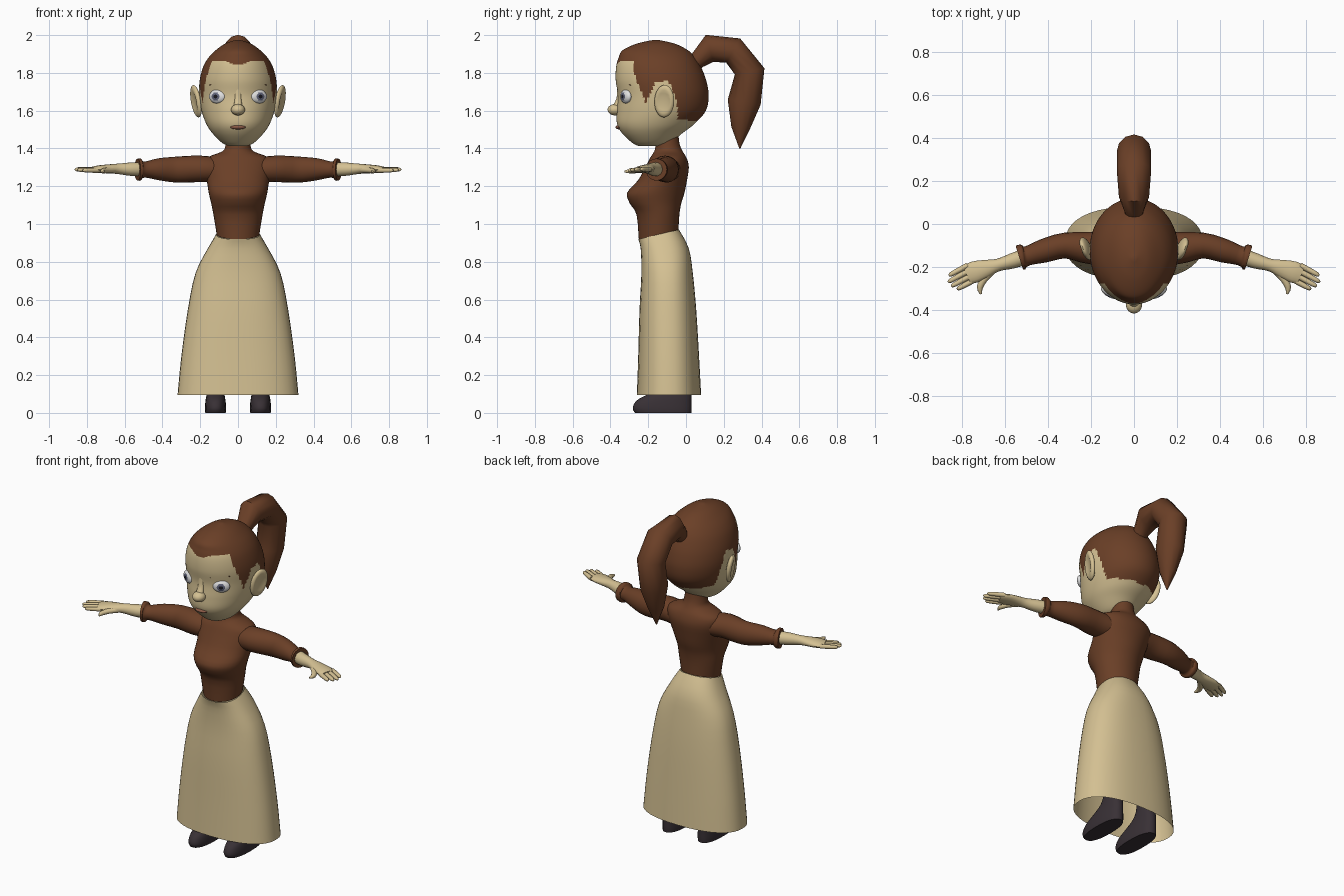
import bpy, bmesh, math
from mathutils import Vector, Euler, Matrix

if "Cube" in bpy.data.objects:
    bpy.data.objects.remove(bpy.data.objects["Cube"])


def material(name, rgb):
    m = bpy.data.materials.new(name)
    m.diffuse_color = (*rgb, 1)
    m.use_nodes = True
    m.node_tree.nodes["Principled BSDF"].inputs["Base Color"].default_value = m.diffuse_color
    return m


BEIGE = material("beige", (0.66, 0.53, 0.29))
BROWN = material("brown", (0.145, 0.05, 0.02))
BOOT = material("dark_boot", (0.04, 0.03, 0.036))
WHITE = material("eye_white", (0.75, 0.75, 0.75))
IRIS = material("iris_grey", (0.12, 0.13, 0.2))
PUPIL = material("pupil_black", (0.01, 0.01, 0.015))
LIPS = material("lips", (0.25, 0.1, 0.06))


def finish(bm, name, mats, rule=None):
    bmesh.ops.recalc_face_normals(bm, faces=bm.faces)
    for f in bm.faces:
        f.smooth = True
        if rule:
            f.material_index = rule(f.calc_center_median())
    mesh = bpy.data.meshes.new(name)
    bm.to_mesh(mesh)
    bm.free()
    for m in mats:
        mesh.materials.append(m)
    ob = bpy.data.objects.new(name, mesh)
    bpy.context.collection.objects.link(ob)
    return ob


def resample(rows, sub):
    """Catmull-Rom interpolation of rows of numbers."""
    out = []
    for i in range(len(rows) - 1):
        p0, p1, p2, p3 = (rows[max(0, min(len(rows) - 1, i + k))] for k in (-1, 0, 1, 2))
        for s in range(sub):
            t = s / sub
            out.append([0.5 * (2 * b + (c - a) * t + (2 * a - 5 * b + 4 * c - d) * t * t
                               + (3 * b - a - 3 * c + d) * t ** 3)
                        for a, b, c, d in zip(p0, p1, p2, p3)])
    return out + [list(rows[-1])]


def skin(name, rings, mats, rule=None, caps=(True, True)):
    bm = bmesh.new()
    vs = [[bm.verts.new(p) for p in r] for r in rings]
    n = len(vs[0])
    for a, b in zip(vs, vs[1:]):
        for i in range(n):
            bm.faces.new((a[i], a[(i + 1) % n], b[(i + 1) % n], b[i]))
    for ring, cap in ((vs[0], caps[0]), (vs[-1], caps[1])):
        if cap:
            bm.faces.new(ring)
    return finish(bm, name, mats, rule)


def sq(v, n):
    return math.copysign(abs(v) ** (2 / n), v)


def loft(name, rows, mats, segs=32, sub=3, power=2.0, cx=0, rule=None, caps=(True, True)):
    """Stack of level rings: rows of (z, half width, y front, y back, tilt)."""
    rings = []
    for z, a, yf, yb, tilt in resample([r if len(r) == 5 else (*r, 0) for r in rows], sub):
        ring = []
        for i in range(segs):
            t = math.tau * i / segs
            dy = (yb - yf) / 2 * sq(math.sin(t), power)
            ring.append((cx + a * sq(math.cos(t), power), (yf + yb) / 2 + dy, z + dy * tilt))
        rings.append(ring)
    return skin(name, rings, mats, rule, caps)


def tube(name, rows, mats, segs=16, sub=3, ref=(0, 0, 1)):
    """Sweep along a path: rows of (x, y, z, radius sideways, radius along ref)."""
    pts = resample(rows, sub)
    rings = []
    for i, p in enumerate(pts):
        d = Vector(pts[min(i + 1, len(pts) - 1)][:3]) - Vector(pts[max(i - 1, 0)][:3])
        side = d.cross(Vector(ref)).normalized()
        up = side.cross(d).normalized()
        rings.append([Vector(p[:3]) + side * p[3] * math.cos(math.tau * k / segs)
                      + up * p[4] * math.sin(math.tau * k / segs) for k in range(segs)])
    return skin(name, rings, mats)


def ball(name, loc, size, mats, rot=(0, 0, 0), rule=None, dent=0):
    """Ellipsoid with its pole facing the front; dent hollows the +-x side."""
    bm = bmesh.new()
    bmesh.ops.create_uvsphere(bm, u_segments=24, v_segments=24, radius=1,
                              matrix=Matrix.Rotation(math.pi / 2, 4, 'X'))
    for v in bm.verts:
        if dent and v.co.x * dent > 0.65:
            v.co.x = dent * (1.3 - abs(v.co.x))
        v.co = Vector(a * b for a, b in zip(v.co, size))
    ob = finish(bm, name, mats, rule)
    ob.location, ob.rotation_euler = loc, Euler(rot)
    return ob


# Head, with the hair cap coloured above a hairline that varies round the skull
HAIRLINE = [(0, 1.84), (20, 1.865), (42, 1.86), (50, 1.78), (66, 1.64), (80, 1.745),
            (100, 1.76), (112, 1.66), (119, 1.555), (180, 1.54)]


def is_hair(c):
    ang = math.degrees(math.atan2(abs(c.x), -(c.y + 0.13)))
    for (a, za), (b, zb) in zip(HAIRLINE, HAIRLINE[1:]):
        if ang <= b:
            return int(c.z > za + (zb - za) * (ang - a) / (b - a))
    return 1


loft("head", [(1.412, .045, -.25, -.13), (1.43, .085, -.285, -.08), (1.48, .135, -.338, -.02),
              (1.53, .168, -.365, .045), (1.6, .193, -.366, .105), (1.68, .205, -.36, .12),
              (1.76, .203, -.372, .107), (1.83, .185, -.37, .08), (1.88, .157, -.357, .05),
              (1.92, .118, -.335, .01), (1.955, .068, -.26, -.06), (1.975, .01, -.17, -.15)],
     [BEIGE, BROWN], segs=120, sub=8, rule=is_hair)

# Face
ball("nose", (0, -.375, 1.605), (.037, .04, .03), [BEIGE])
tube("nose_bridge", [(0, -.352, 1.72, .012, .018), (0, -.357, 1.66, .012, .018),
                     (0, -.375, 1.61, .02, .025)], [BEIGE], ref=(1, 0, 0))
ball("mouth", (0, -.355, 1.512), (.04, .018, .011), [LIPS])


def eye_colour(c):
    r = math.hypot(c.x, c.z)
    return 0 if c.y > 0 or r > .022 else 1 if r > .010 else 2


# Ponytail
tube("ponytail", [(0, .02, 1.83, .04, .04), (0, .06, 1.865, .045, .045), (0, .125, 1.93, .074, .07),
                  (0, .25, 1.918, .074, .08), (0, .337, 1.808, .08, .08), (0, .308, 1.645, .088, .075),
                  (0, .29, 1.51, .05, .045), (0, .285, 1.4, .003, .003)],
     [BROWN], segs=12, sub=1, ref=(1, 0, 0))

# Bodice with high collar
loft("bodice", [(.945, .113, -.25, -.04, .24), (1.05, .13, -.262, -.035), (1.11, .142, -.298, -.025),
                (1.165, .155, -.312, -.008), (1.23, .165, -.255, .005), (1.3, .178, -.215, .015),
                (1.35, .165, -.19, .003), (1.385, .082, -.168, -.018), (1.42, .066, -.16, -.033),
                (1.47, .06, -.15, -.04)], [BROWN], segs=40)

# Skirt, open at the hem
loft("skirt", [(.095, .32, -.26, .08), (.3, .3, -.253, .069), (.55, .265, -.246, .054),
               (.74, .225, -.236, .036), (.87, .16, -.24, .015), (.945, .115, -.252, -.038, .24)],
     [BEIGE], segs=40, power=2.35, caps=(False, False))

for side, s in (("right", 1), ("left", -1)):
    def flip(rows):
        return [(s * r[0], *r[1:]) for r in rows]

    # Eye, brow and ear
    ball(side + "_eye", (s * .11, -.318, 1.675), (.048, .022, .037), [WHITE, IRIS, PUPIL],
         rot=(0, 0, s * .5), rule=eye_colour)
    tube(side + "_brow", flip([(.06, -.353, 1.728, .004, .003), (.1, -.334, 1.745, .004, .004),
                               (.15, -.291, 1.735, .003, .002)]), [BROWN], segs=6)
    ball(side + "_ear", (s * .222, -.115, 1.65), (.022, .055, .087), [BEIGE],
         rot=(-.12, s * .15, -s * .35), dent=s)

    # Sleeve with flared cuff
    tube(side + "_sleeve", flip([(.1, -.1, 1.285, .075, .065), (.2, -.112, 1.292, .075, .07),
                                 (.32, -.1, 1.288, .06, .069), (.42, -.125, 1.29, .055, .058),
                                 (.495, -.148, 1.288, .045, .042), (.515, -.152, 1.288, .058, .058),
                                 (.532, -.157, 1.288, .058, .058)]), [BROWN], segs=20)

    # Forearm and palm
    tube(side + "_forearm_and_palm",
         flip([(.47, -.138, 1.29, .038, .038), (.56, -.17, 1.29, .036, .036),
               (.63, -.19, 1.292, .029, .028), (.68, -.205, 1.292, .04, .024),
               (.74, -.223, 1.29, .05, .02), (.775, -.238, 1.288, .042, .014)]), [BEIGE])

    # Fingers and thumb
    for k, length in enumerate((.1, .117, .113, .095)):
        off = .037 - .0247 * k
        x, y = .755 + .46 * off, -.225 + .89 * off
        row = [(x + .88 * length * t, y - .475 * length * t, 1.29 - .002 * k, r, r)
               for t, r in ((0, .013), (.5, .0125), (.9, .01), (1, .003))]
        tube(f"{side}_finger_{k + 1}", flip(row), [BEIGE], segs=8, sub=2)
    tube(side + "_thumb", flip([(.65, -.205, 1.288, .02, .018), (.695, -.255, 1.284, .017, .015),
                                (.715, -.295, 1.28, .014, .013), (.71, -.325, 1.278, .005, .005)]),
         [BEIGE], segs=10)

    # Boot and its shaft
    loft(side + "_boot", [(0, .054, -.27, .028), (.025, .056, -.282, .03), (.065, .053, -.262, .03),
                          (.1, .047, -.2, .03), (.14, .043, -.13, .025), (.2, .04, -.1, .015),
                          (.32, .045, -.1, .01)], [BOOT], segs=24, power=2.4, cx=s * .119)

# Smooth shading with crisp edges on caps
bpy.ops.object.select_all(action='SELECT')
bpy.context.view_layer.objects.active = bpy.data.objects["head"]
bpy.ops.object.shade_smooth_by_angle(angle=math.radians(50))
